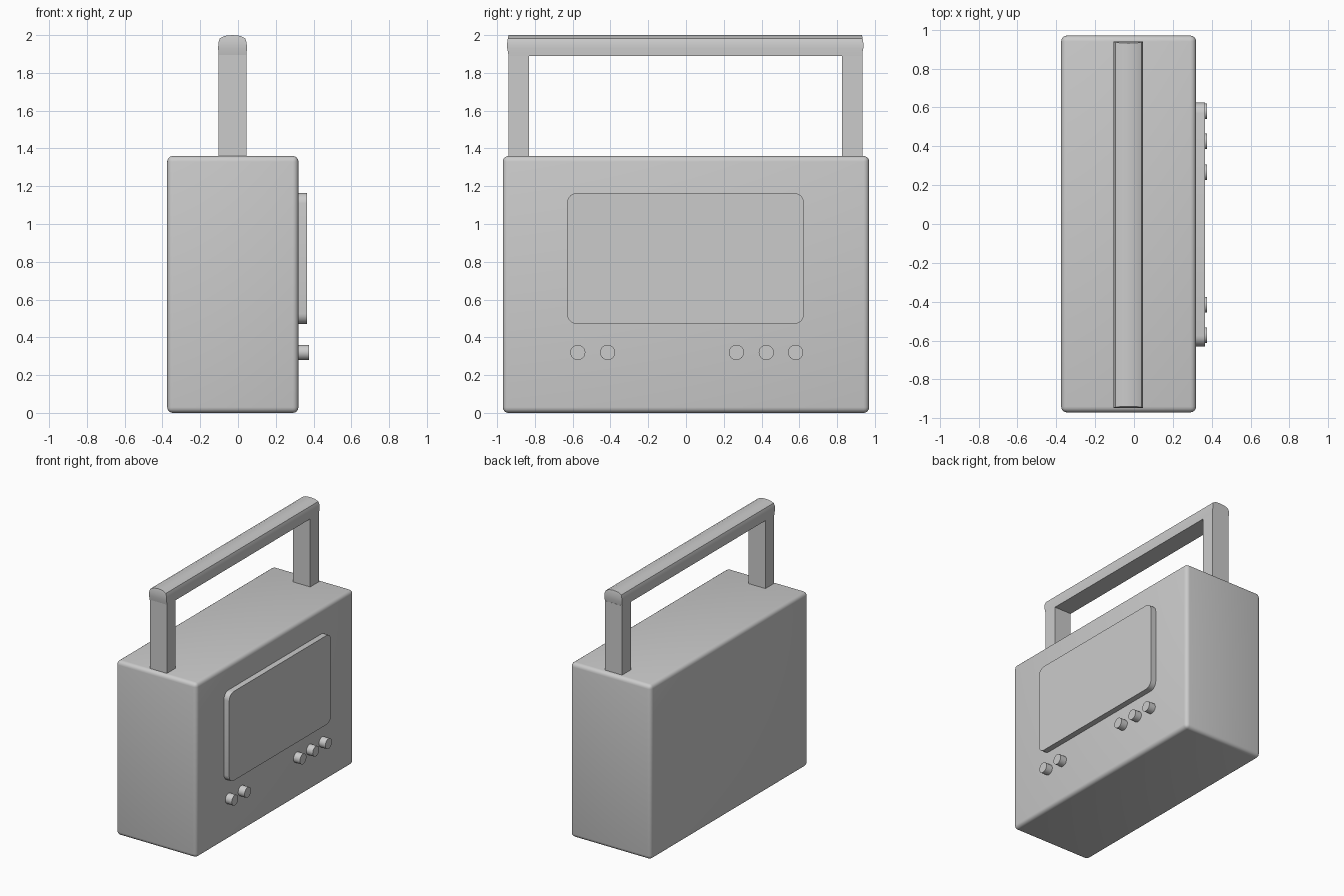
import bpy, bmesh, math
from mathutils import Matrix

if "Cube" in bpy.data.objects:
    bpy.data.objects.remove(bpy.data.objects["Cube"])


def finish(name, bm, angle=35):
    bmesh.ops.recalc_face_normals(bm, faces=bm.faces)
    mesh = bpy.data.meshes.new(name)
    bm.to_mesh(mesh)
    bm.free()
    obj = bpy.data.objects.new(name, mesh)
    bpy.context.collection.objects.link(obj)
    bpy.ops.object.select_all(action='DESELECT')
    obj.select_set(True)
    bpy.context.view_layer.objects.active = obj
    bpy.ops.object.shade_smooth_by_angle(angle=math.radians(angle))
    return obj


def box(name, lo, hi, bevel=0, segments=3, axis=None):
    """Box between two corners; bevels all edges or only those along one axis."""
    bm = bmesh.new()
    bmesh.ops.create_cube(bm, size=1)
    for v in bm.verts:
        v.co = [lo[i] + (v.co[i] + 0.5) * (hi[i] - lo[i]) for i in range(3)]
    if bevel:
        edges = [e for e in bm.edges if axis is None or
                 abs((e.verts[0].co - e.verts[1].co).normalized()[axis]) > 0.9]
        bmesh.ops.bevel(bm, geom=edges, offset=bevel, segments=segments,
                        profile=0.5, affect='EDGES')
    return finish(name, bm)


def knob(name, y):
    bm = bmesh.new()
    bmesh.ops.create_cone(
        bm, cap_ends=True, segments=32, radius1=0.04, radius2=0.04, depth=0.065,
        matrix=Matrix.Translation((0.3425, y, 0.32)) @ Matrix.Rotation(math.pi / 2, 4, 'Y'))
    return finish(name, bm)


# Case and raised front panel
box("case", (-0.375, -0.97, 0), (0.32, 0.97, 1.36), 0.03, 4)
box("front_panel", (0.31, -0.63, 0.47), (0.365, 0.625, 1.165), 0.055, 6, axis=0)

# Control knobs
for i, y in enumerate((-0.573, -0.415, 0.267, 0.425, 0.58)):
    knob(f"knob_{i + 1}", y)

# Handle posts
for side, y0, y1 in (("left", -0.94, -0.832), ("right", 0.825, 0.934)):
    box(f"handle_post_{side}", (-0.103, y0, 1.35), (0.045, y1, 1.90))

# Handle grip: arched cross-section extruded along y, ends slightly bulged
half = [(0.074, 1.89), (0.076, 1.93), (0.075, 1.96), (0.067, 1.983), (0.04, 1.996)]
section = half + [(0, 2.0)] + [(-x, z) for x, z in reversed(half)]
bm = bmesh.new()
rings = []
for y, bulge in ((-0.939, -1), (0.931, 1)):
    rings.append([bm.verts.new((x - 0.029, y + bulge * 0.008 * (1 - ((z - 1.945) / 0.055) ** 2), z))
                  for x, z in section])
n = len(section)
for i in range(n):
    j = (i + 1) % n
    bm.faces.new((rings[0][i], rings[0][j], rings[1][j], rings[1][i]))
for ring in rings:
    # Cap each end with strips between mirrored points
    for i in range(n // 2 - 1):
        bm.faces.new((ring[i], ring[i + 1], ring[n - 2 - i], ring[n - 1 - i]))
    k = n // 2
    bm.faces.new((ring[k - 1], ring[k], ring[k + 1]))
finish("handle_grip", bm, 30)
